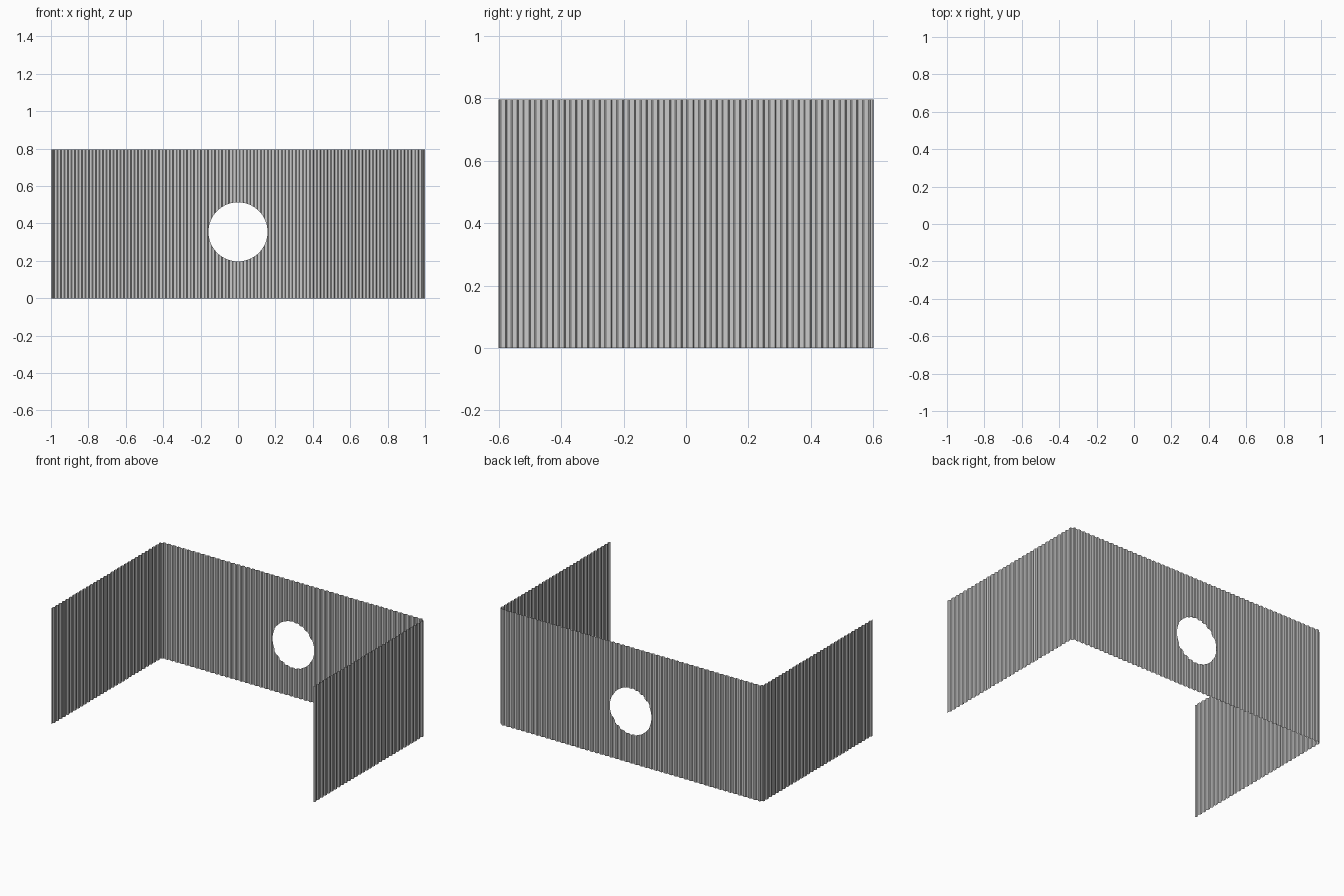
import bpy, bmesh, math

if "Cube" in bpy.data.objects:
    bpy.data.objects.remove(bpy.data.objects["Cube"])

HEIGHT = 0.795
HX, HY = 1.0, 0.6            # half width and half depth
CORNER = 0.025               # bend radius
PITCH, DEPTH = 0.0375, 0.008  # corrugation
HOLE_Z, HOLE_R = 0.355, 0.158

FLAT = HX - CORNER
ARC = CORNER * math.pi / 2
TOTAL = FLAT + ARC + 2 * HY - CORNER


def rib(s):
    """Trapezoid corrugation: inward offset at path length s."""
    t = (s / PITCH) % 1.0
    t = min(t, 1 - t)
    return DEPTH * max(0.0, min(1.0, (t - 0.2) / 0.12))


def point(s):
    """Plan position along the U, measured from the middle of the back wall."""
    sign, s = (-1 if s < 0 else 1), abs(s)
    d = rib(s)
    if s <= FLAT:
        x, y = s, HY - d
    elif s <= FLAT + ARC:
        a = (s - FLAT) / CORNER
        x = FLAT + (CORNER - d) * math.sin(a)
        y = HY - CORNER + (CORNER - d) * math.cos(a)
    else:
        x, y = HX - d, HY - CORNER - (s - FLAT - ARC)
    return sign * x, y


# Stations along half of the path: rib corners, bend steps, hole outline
half = {0.0, TOTAL}
for k in range(int(TOTAL / PITCH) + 1):
    half.update(round((k + f) * PITCH, 6) for f in (0.2, 0.32, 0.68, 0.8)
                if (k + f) * PITCH < TOTAL)
half.update(round(FLAT + ARC * i / 6, 6) for i in range(7))
half.update(round(HOLE_R * math.sin(math.pi / 2 * i / 16), 6) for i in range(17))
stations = sorted(half | {-s for s in half})

# Corrugated U-shaped sheet, split above and below the round opening
bm = bmesh.new()
columns = []
for s in stations:
    x, y = point(s)
    h = math.sqrt(max(0.0, HOLE_R ** 2 - s * s))
    columns.append([bm.verts.new((x, y, z))
                    for z in (0, HOLE_Z - h, HOLE_Z + h, HEIGHT)])
for a, b in zip(columns, columns[1:]):
    for i in (0, 2):
        bm.faces.new((a[i], a[i + 1], b[i + 1], b[i]))
bmesh.ops.remove_doubles(bm, verts=bm.verts, dist=1e-5)

mesh = bpy.data.meshes.new("corrugated_wall")
bm.to_mesh(mesh)
bm.free()
wall = bpy.data.objects.new("corrugated_wall", mesh)
bpy.context.collection.objects.link(wall)
